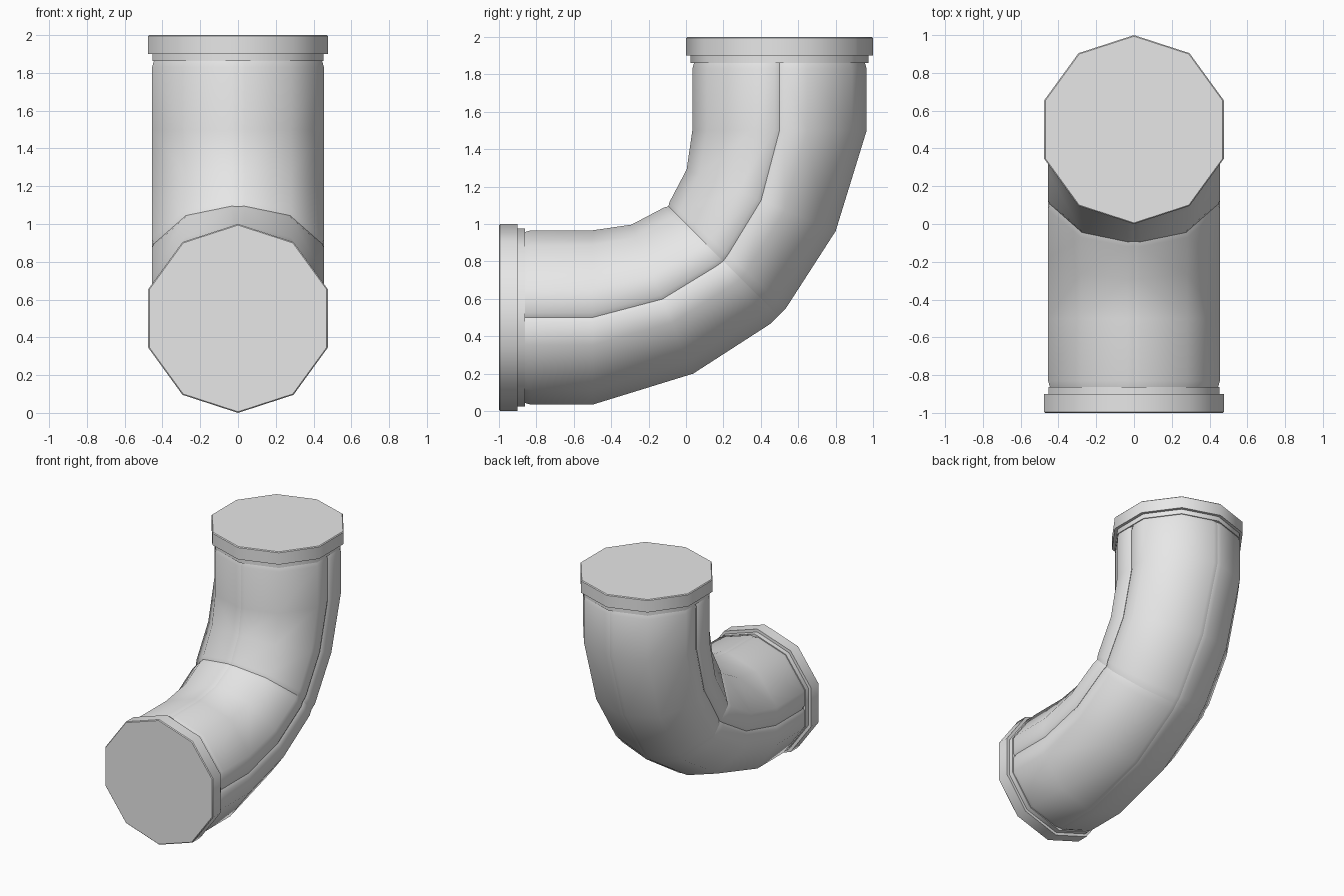
import bpy, bmesh
from math import sin, cos, pi, radians

cube = bpy.data.objects.get("Cube")
if cube:
    bpy.data.objects.remove(cube, do_unlink=True)

# One plain grey for everything
grey = bpy.data.materials.new("pipe_grey")
grey.use_nodes = True
grey.diffuse_color = (0.8, 0.8, 0.8, 1)
bsdf = next(n for n in grey.node_tree.nodes if n.type == 'BSDF_PRINCIPLED')
bsdf.inputs["Base Color"].default_value = (0.8, 0.8, 0.8, 1)


def place(x, v, s, angle, radius, upper):
    """Point on the bend: v is the outward offset, s the run past the bend's end."""
    a = (radius + v) * sin(angle) - s
    b = (radius + v) * cos(angle)
    if upper:
        a, b = b, a
    return (x, a - 0.5, 1.5 - b)


def finish(bm, name, angle):
    mesh = bpy.data.meshes.new(name)
    bm.to_mesh(mesh)
    bm.free()
    obj = bpy.data.objects.new(name, mesh)
    mesh.materials.append(grey)
    bpy.context.collection.objects.link(obj)
    bpy.ops.object.select_all(action='DESELECT')
    obj.select_set(True)
    bpy.context.view_layer.objects.active = obj
    bpy.ops.object.shade_smooth_by_angle(angle=radians(angle))


def grid_faces(bm, rows, closed):
    n = len(rows[0])
    for p, q in zip(rows, rows[1:]):
        for i in range(n if closed else n - 1):
            j = (i + 1) % n
            bm.faces.new((p[i], p[j], q[j], q[i]))


# Quarter section with edges pinched in at both seams: (x, outward offset)
QUARTER = [(0.442, 0), (0.455, 0.025), (0.455, 0.148),
           (0.281, 0.387), (0.035, 0.466), (0, 0.462)]
# Rings along half the bend: run past end, angle, path radius, x scale, offset scale
RINGS = [(0.37, 0, 1, 0.975, 0.975), (0.33, 0, 1, 1, 1), (0, 0, 1, 1, 1),
         (0, 22.5, 0.976, 1, 0.925), (0, 42.6, 0.983, 1, 0.905),
         (0, 45, 0.988, 0.98, 0.89)]


def panel(name, side, out, upper):
    bm = bmesh.new()
    rows = [[bm.verts.new(place(side * x * kx, out * v * kv, s, radians(a), r, upper))
             for x, v in QUARTER] for s, a, r, kx, kv in RINGS]
    grid_faces(bm, rows, False)
    bm.normal_update()
    if sum(f.normal.x for f in bm.faces) * side < 0:
        bmesh.ops.reverse_faces(bm, faces=bm.faces[:])
    finish(bm, name, 60)


# Stepped ten-sided collar: distance past the bend, radius
COLLAR = [(0.5, 0.494), (0.494, 0.5), (0.4, 0.5), (0.4, 0.476),
          (0.362, 0.476), (0.362, 0.43)]


def collar(name, upper):
    bm = bmesh.new()
    turns = [pi / 2 + k * pi / 5 for k in range(10)]
    rows = [[bm.verts.new(place(r * cos(t), r * sin(t), s, 0, 1, upper))
             for t in turns] for s, r in COLLAR]
    grid_faces(bm, rows, True)
    bm.faces.new(rows[0])
    bm.faces.new(rows[-1])
    bmesh.ops.recalc_face_normals(bm, faces=bm.faces[:])
    finish(bm, name, 40)


# Two halves of the elbow, each with four panels and a collar
for upper, half in ((False, "front"), (True, "top")):
    collar(half + "_collar", upper)
    for side, side_name in ((1, "left"), (-1, "right")):
        for out, out_name in ((1, "outer"), (-1, "inner")):
            panel(f"{half}_{out_name}_{side_name}_panel", side, out, upper)
